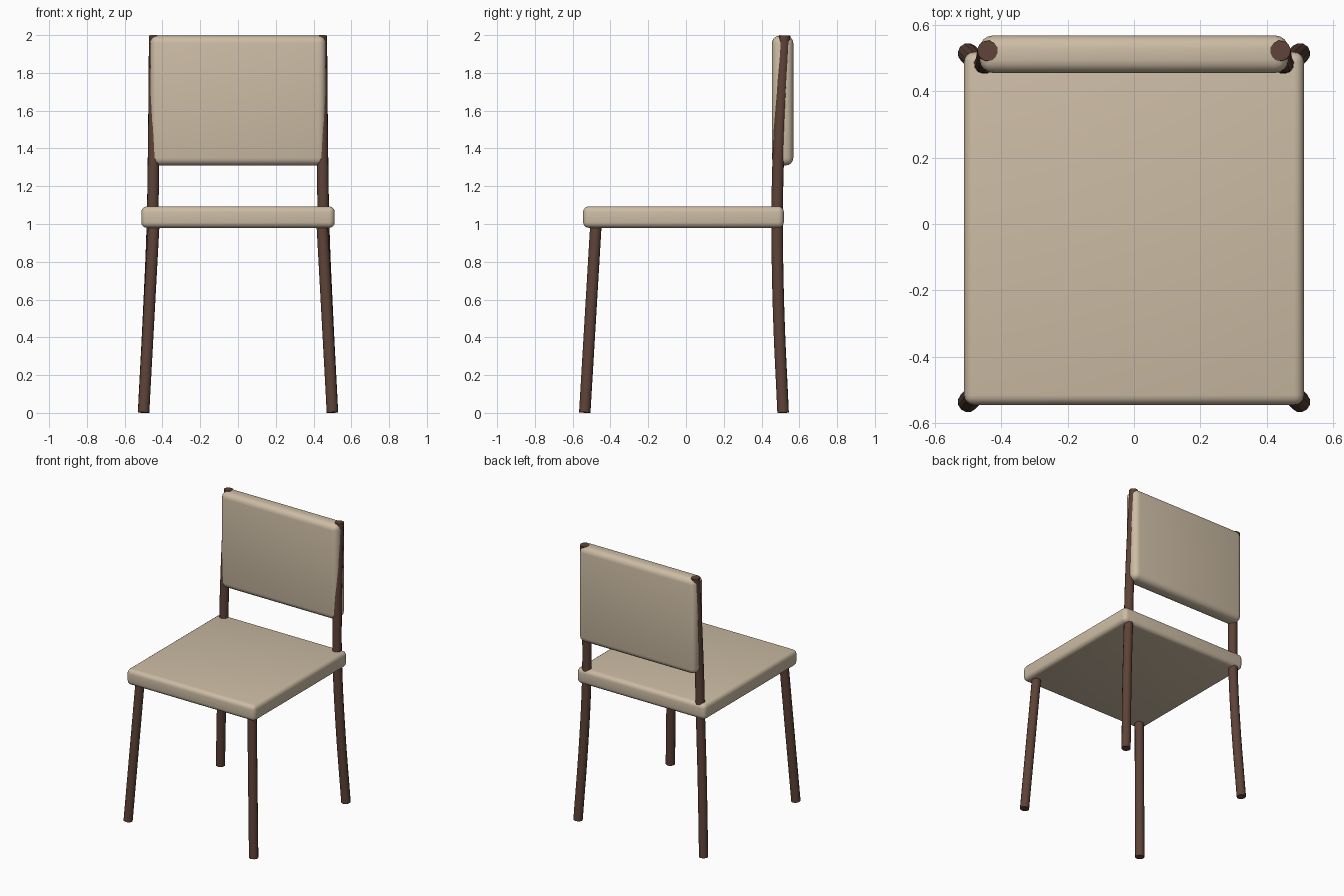
import bpy
import math

cube = bpy.data.objects.get("Cube")
if cube:
    bpy.data.objects.remove(cube, do_unlink=True)


def make_material(name, rgb):
    mat = bpy.data.materials.new(name)
    mat.use_nodes = True
    mat.diffuse_color = (*rgb, 1)
    bsdf = mat.node_tree.nodes["Principled BSDF"]
    bsdf.inputs["Base Color"].default_value = (*rgb, 1)
    bsdf.inputs["Roughness"].default_value = 0.7
    return mat


FABRIC = make_material("beige_fabric", (0.60, 0.50, 0.37))
WOOD = make_material("dark_brown_wood", (0.11, 0.055, 0.038))


def activate(obj):
    bpy.ops.object.select_all(action='DESELECT')
    obj.select_set(True)
    bpy.context.view_layer.objects.active = obj


def cushion(name, low, high, radius):
    """Rounded box between two opposite corners."""
    centre = [(a + b) / 2 for a, b in zip(low, high)]
    bpy.ops.mesh.primitive_cube_add(size=1, location=centre)
    obj = bpy.context.object
    obj.name = name
    obj.scale = [b - a for a, b in zip(low, high)]
    bpy.ops.object.transform_apply(location=False, rotation=False, scale=True)
    bevel = obj.modifiers.new("rounded_edges", 'BEVEL')
    bevel.width = radius
    bevel.segments = 4
    obj.data.materials.append(FABRIC)
    activate(obj)
    bpy.ops.object.modifier_apply(modifier=bevel.name)
    bpy.ops.object.shade_smooth_by_angle(angle=math.radians(40))


def leg(name, points, side):
    """Round bar swept along a smooth path, mirrored by side."""
    curve = bpy.data.curves.new(name, 'CURVE')
    curve.dimensions = '3D'
    curve.bevel_depth = 0.031
    curve.bevel_resolution = 4
    curve.use_fill_caps = True
    curve.resolution_u = 6
    spline = curve.splines.new('BEZIER')
    spline.bezier_points.add(len(points) - 1)
    for knot, (x, y, z) in zip(spline.bezier_points, points):
        knot.co = (side * x, y, z)
        knot.handle_left_type = knot.handle_right_type = 'AUTO'
    curve.materials.append(WOOD)
    obj = bpy.data.objects.new(name, curve)
    bpy.context.collection.objects.link(obj)
    activate(obj)
    bpy.ops.object.convert(target='MESH')
    bpy.ops.object.shade_smooth_by_angle(angle=math.radians(40))


# Upholstered seat and backrest
cushion("seat", (-0.512, -0.545, 0.98), (0.512, 0.518, 1.093), 0.03)
cushion("backrest", (-0.465, 0.455, 1.31), (0.465, 0.568, 1.997), 0.04)

# Splayed front legs, and back legs that bend up into the backrest posts
FRONT_PATH = [(0.5, -0.536, 0.002), (0.444, -0.475, 1.03)]
BACK_PATH = [(0.5, 0.514, 0.001), (0.472, 0.49, 0.55), (0.454, 0.483, 0.98),
             (0.448, 0.487, 1.3), (0.441, 0.522, 1.998)]
for label, side in (("left", 1), ("right", -1)):
    leg("front_leg_" + label, FRONT_PATH, side)
    leg("back_leg_" + label, BACK_PATH, side)
